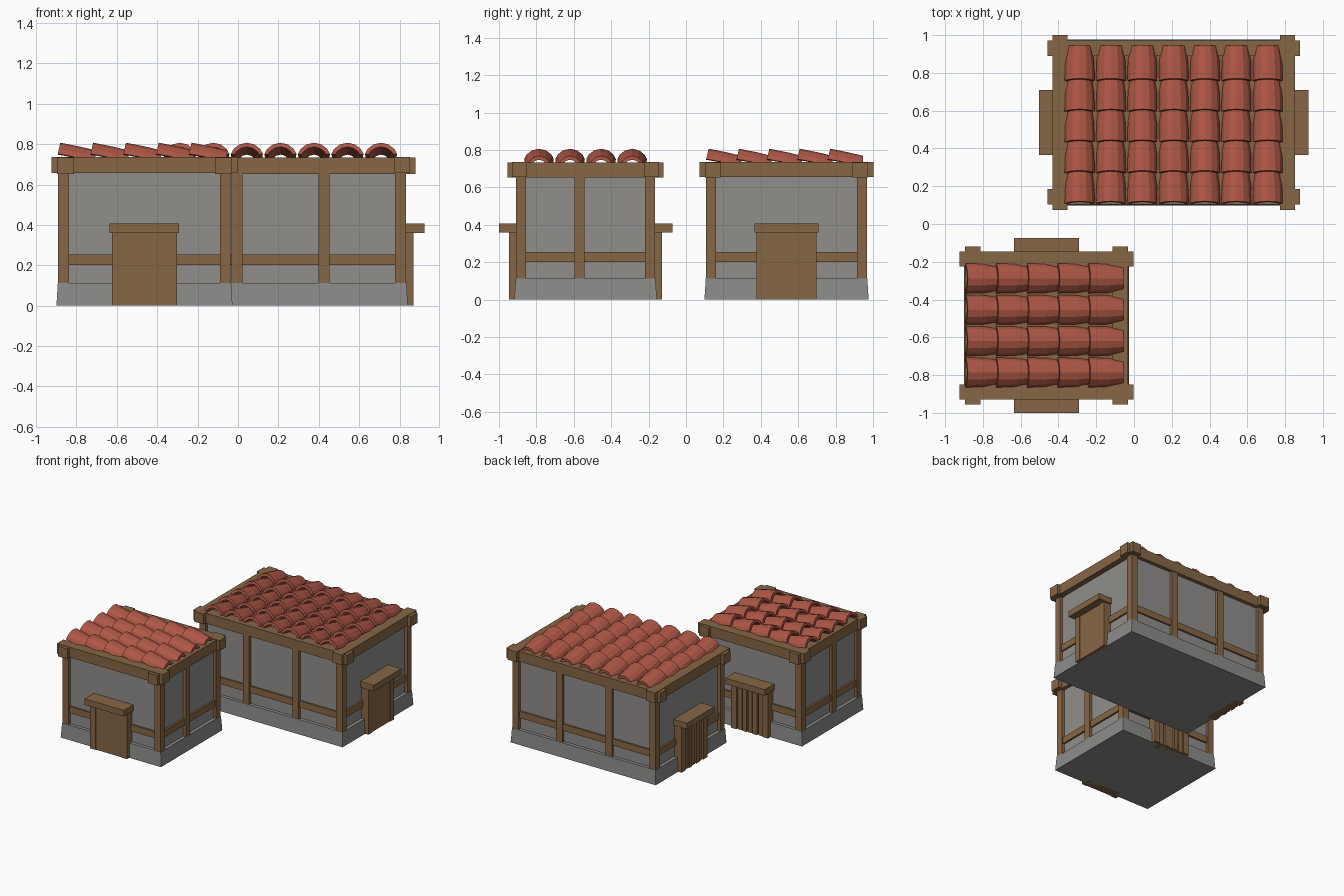
import bpy, bmesh, math
from mathutils import Matrix, Vector

if "Cube" in bpy.data.objects:
    bpy.data.objects.remove(bpy.data.objects["Cube"])


def material(name, rgb):
    m = bpy.data.materials.new(name)
    m.diffuse_color = (*rgb, 1)
    m.use_nodes = True
    m.node_tree.nodes["Principled BSDF"].inputs["Base Color"].default_value = m.diffuse_color
    return m


WOOD = material("brown_wood", (0.24, 0.135, 0.06))
PLASTER = material("grey_plaster", (0.28, 0.275, 0.26))
STONE = material("foundation_grey", (0.26, 0.26, 0.25))
CLAY = material("red_clay", (0.42, 0.095, 0.06))


def finish(name, bm, mat, frame):
    bmesh.ops.recalc_face_normals(bm, faces=bm.faces)
    me = bpy.data.meshes.new(name)
    bm.to_mesh(me)
    bm.free()
    me.materials.append(mat)
    ob = bpy.data.objects.new(name, me)
    ob.matrix_world = frame
    bpy.context.collection.objects.link(ob)


def add_box(bm, x0, x1, y0, y1, z0, z1, taper=0.0):
    vs = bmesh.ops.create_cube(bm, size=1)["verts"]
    for v in vs:
        top = v.co.z > 0
        t = taper if top else 0
        v.co = Vector((x1 - t if v.co.x > 0 else x0 + t,
                       y1 - t if v.co.y > 0 else y0 + t,
                       z1 if top else z0))


def add_tile(bm, a0, b0, length):
    # arched tile: raised and wide at the near end, low and narrow at the far end
    outer = [(-.079, 0), (-.066, .024), (-.038, .046), (0, .055),
             (.038, .046), (.066, .024), (.079, 0)]
    inner = [(.062, -.004), (.05, .012), (.028, .028), (0, .034),
             (-.028, .028), (-.05, .012), (-.062, -.004)]
    rings = []
    for t, w, z in ((0, 1, .752), (.55, .97, .733), (1, .80, .714)):
        rings.append([bm.verts.new((a0 + t * length + p[1] * .22 * (1 - t),
                                    b0 + p[0] * w, z + p[1]))
                      for p in outer + inner])
    n = len(rings[0])
    for r, s in zip(rings, rings[1:]):
        for i in range(n):
            j = (i + 1) % n
            bm.faces.new((r[i], r[j], s[j], s[i]))
    for r in (rings[0], rings[-1]):
        for i in range(6):
            bm.faces.new((r[i], r[i + 1], r[12 - i], r[13 - i]))


def house(label, cx, cy, turn, ha, hb, mids, rows):
    frame = Matrix.Translation((cx, cy, 0)) @ Matrix.Rotation(turn, 4, 'Z')

    # foundation and plaster walls
    bm = bmesh.new()
    add_box(bm, -ha - .009, ha + .009, -hb - .009, hb + .009, 0, .113, .007)
    finish(label + "_foundation", bm, STONE, frame)
    bm = bmesh.new()
    i = .024
    add_box(bm, -ha + i, ha - i, -hb + i, hb - i, .10, .70)
    finish(label + "_walls", bm, PLASTER, frame)

    # corner posts and intermediate posts
    bm = bmesh.new()
    w = .054
    for sa in (-1, 1):
        a = sorted((sa * ha, sa * (ha - w)))
        for sb in (-1, 1):
            b = sorted((sb * hb, sb * (hb - w)))
            add_box(bm, *a, *b, .11, .67)
        for m in mids:
            add_box(bm, *a, m - w / 2, m + w / 2, .11, .67)
    finish(label + "_posts", bm, WOOD, frame)

    # middle rails around the walls
    bm = bmesh.new()
    for s in (-1, 1):
        a = sorted((s * (ha - .01), s * (ha - .04)))
        b = sorted((s * (hb - .01), s * (hb - .04)))
        add_box(bm, *a, -hb + .03, hb - .03, .202, .254)
        add_box(bm, -ha + .03, ha - .03, *b, .202, .254)
    finish(label + "_rails", bm, WOOD, frame)

    # crossing top beams and roof deck
    bm = bmesh.new()
    for s in (-1, 1):
        b = sorted((s * (hb + .02), s * (hb - .06)))
        a = sorted((s * (ha + .005), s * (ha - .077)))
        add_box(bm, -ha - .034, ha + .034, *b, .657, .737)
        add_box(bm, *a, -hb - .046, hb + .046, .653, .733)
    finish(label + "_top_beams", bm, WOOD, frame)
    bm = bmesh.new()
    add_box(bm, -ha + .03, ha - .03, -hb + .03, hb - .03, .69, .722)
    finish(label + "_roof_deck", bm, WOOD, frame)

    # overlapping roof tiles
    bm = bmesh.new()
    for r in range(rows):
        for k in range(5):
            add_tile(bm, -.429 + k * .1625, (r - (rows - 1) / 2) * .166, .187)
    finish(label + "_roof_tiles", bm, CLAY, frame)

    # doors on two opposite sides: plain one and planked one
    for s, side in ((-1, "front"), (1, "back")):
        def span(out, inn=-.04):
            return sorted((s * (hb + inn), s * (hb + out)))
        bm = bmesh.new()
        add_box(bm, -.172, .172, *span(.092), .36, .407)
        finish(f"{label}_{side}_lintel", bm, WOOD, frame)
        bm = bmesh.new()
        for q in (-1, 1):
            add_box(bm, *sorted((q * .16, q * .113)), *span(.038), 0, .365)
        finish(f"{label}_{side}_door_frame", bm, WOOD, frame)
        bm = bmesh.new()
        if s < 0:
            add_box(bm, -.114, .114, *span(.033), 0, .365)
        else:
            add_box(bm, -.114, .114, *span(.014), 0, .365)
            for k in range(5):
                a = -.107 + k * .0445
                add_box(bm, a, a + .036, *span(.03 + .006 * (k % 2)), 0, .365)
        finish(f"{label}_{side}_door", bm, WOOD, frame)


house("small_house", -.463, -.537, 0, .427, .372, [-.033], 4)
house("large_house", .21, .5375, math.pi / 2, .43, .622, [-.215, .215], 7)
# the turned house needs its mid posts on its long tile-end walls, which are its local a sides
